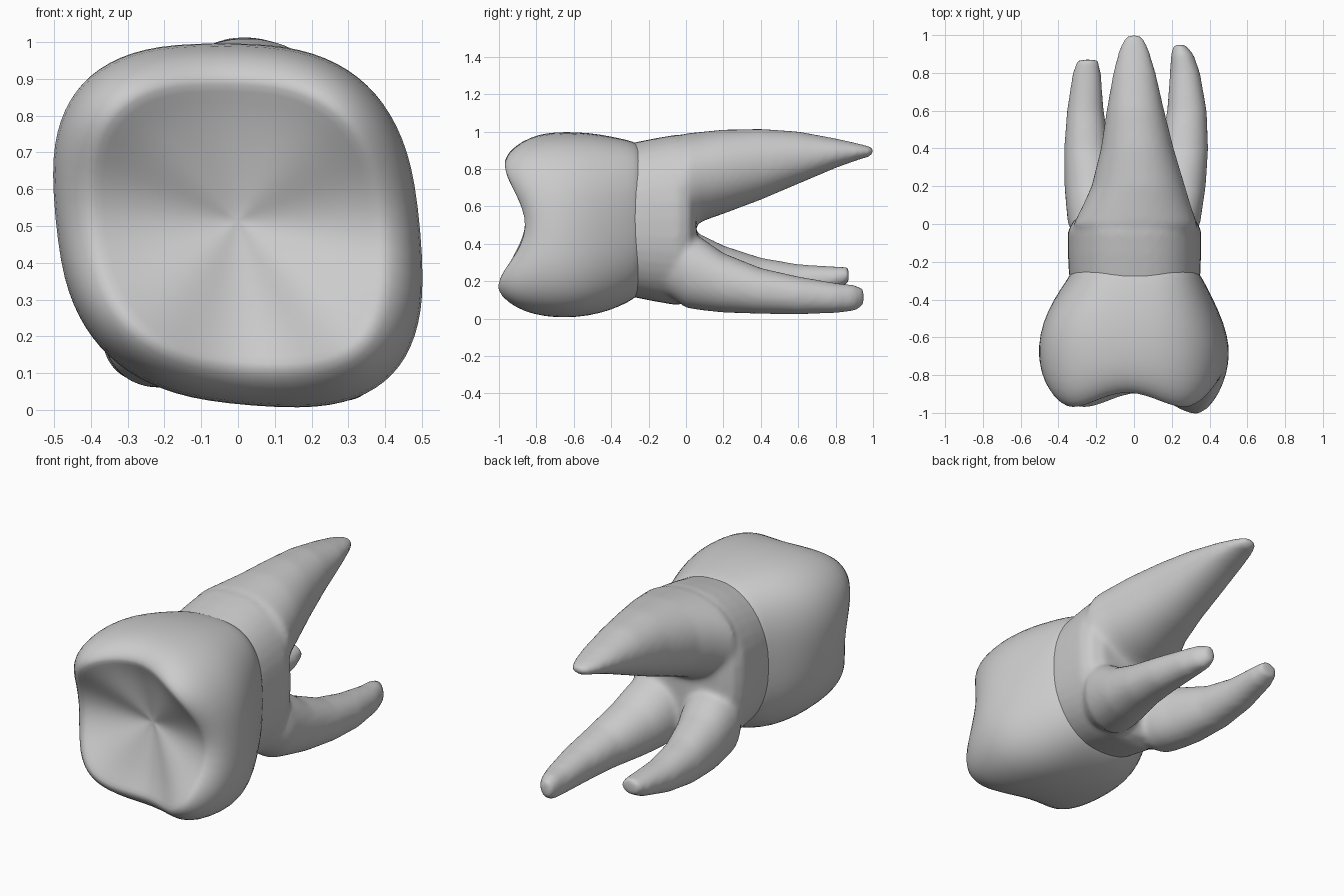
import bpy, bmesh
from math import sin, cos, pi

if "Cube" in bpy.data.objects:
    bpy.data.objects.remove(bpy.data.objects["Cube"])

mat = bpy.data.materials.new("tooth grey")
mat.use_nodes = True
GREY = (0.6, 0.6, 0.6, 1)
mat.diffuse_color = GREY
mat.node_tree.nodes["Principled BSDF"].inputs["Base Color"].default_value = GREY


def squash(v, p):
    """Signed power, for superellipse outlines."""
    return abs(v) ** (2 / p) * (1 if v >= 0 else -1)


def ring(x0, x1, z0, z1, y, p=2.0, segs=40):
    cx, cz, rx, rz = (x0 + x1) / 2, (z0 + z1) / 2, (x1 - x0) / 2, (z1 - z0) / 2
    angles = [2 * pi * i / segs for i in range(segs)]
    return [(cx + rx * squash(cos(a), p), y, cz + rz * squash(sin(a), p)) for a in angles]


def loft(bm, rings):
    """Skin a list of rings and close both ends."""
    loops = [[bm.verts.new(c) for c in r] for r in rings]
    n = len(loops[0])
    for a, b in zip(loops, loops[1:]):
        for i in range(n):
            bm.faces.new((a[i], a[(i + 1) % n], b[(i + 1) % n], b[i]))
    bm.faces.new(loops[0])
    bm.faces.new(loops[-1])


def finish(bm, name):
    bmesh.ops.recalc_face_normals(bm, faces=bm.faces)
    mesh = bpy.data.meshes.new(name)
    bm.to_mesh(mesh)
    bm.free()
    mesh.materials.append(mat)
    for f in mesh.polygons:
        f.use_smooth = True
    obj = bpy.data.objects.new(name, mesh)
    bpy.context.collection.objects.link(obj)
    return obj


# Crown: bulging wall, four cusps, hollow chewing surface
def lean(c):
    """Skew the boxy outline so it is slightly lopsided."""
    x, y, z = c
    w = min(1, max(0, (-0.27 - y) / 0.3))
    return (x - 0.09 * w * (z - 0.5), y, z - 0.08 * w * x * max(0, 1 - z))


WALL = [(-0.2, -0.3, 0.3, 0.18, 0.9), (-0.26, -0.335, 0.345, 0.12, 0.938),
        (-0.31, -0.365, 0.375, 0.085, 0.955), (-0.4, -0.425, 0.42, 0.045, 0.975),
        (-0.52, -0.48, 0.472, 0.015, 0.995), (-0.65, -0.502, 0.502, 0.008, 1.0)]
rings = [ring(x0, x1, z0, z1, y, 2.75) for y, x0, x1, z0, z1 in WALL]
base = rings[-1]


def rim_y(a):
    cusp = abs(sin(2 * a)) ** 1.2
    tall = 0.142 if cos(a) > 0 > sin(a) else 0.105
    return -0.855 - 0.035 * sin(a) ** 2 - tall * cusp


def scaled(s, depth):
    out = []
    for i, (x, y, z) in enumerate(base):
        out.append((x * s, depth(rim_y(2 * pi * i / len(base))), 0.515 + (z - 0.515) * s))
    return out


for t, s in [(0.4, 0.985), (0.7, 0.945), (0.9, 0.875), (1.0, 0.79)]:
    rings.append(scaled(s, lambda r: -0.65 + t * (r + 0.65)))
for s, k in [(0.74, 0.9), (0.6, 0.64), (0.42, 0.4), (0.22, 0.17), (0.04, 0.0)]:
    rings.append(scaled(s, lambda r: -0.785 + k * (r + 0.785)))
bm = bmesh.new()
loft(bm, [[lean(c) for c in r] for r in rings])
crown = finish(bm, "crown")
sub = crown.modifiers.new("smooth", "SUBSURF")
sub.levels = sub.render_levels = 1

# Roots: trunk plus three tapering prongs, fused together
TRUNK = [(-0.36, -0.33, 0.34, 0.13, 0.925), (-0.26, -0.345, 0.352, 0.11, 0.945),
         (-0.16, -0.35, 0.355, 0.09, 0.965), (-0.04, -0.352, 0.357, 0.07, 0.985),
         (0.02, -0.32, 0.33, 0.1, 0.96), (0.055, -0.25, 0.26, 0.2, 0.9)]
UPPER = [(-0.2, -0.25, 0.25, 0.52, 0.91), (0, -0.32, 0.335, 0.47, 0.99),
         (0.1, -0.27, 0.3, 0.525, 1.0), (0.2, -0.225, 0.27, 0.56, 1.01),
         (0.4, -0.175, 0.21, 0.635, 1.014), (0.6, -0.145, 0.16, 0.72, 1.0),
         (0.8, -0.11, 0.115, 0.805, 0.963), (0.92, -0.08, 0.08, 0.848, 0.936),
         (0.98, -0.055, 0.055, 0.865, 0.921), (1.006, -0.02, 0.02, 0.885, 0.91)]
LOWER_LEFT = [(-0.2, 0.08, 0.24, 0.2, 0.45), (0, 0.0, 0.35, 0.057, 0.48),
              (0.1, 0.03, 0.365, 0.042, 0.42), (0.2, 0.07, 0.38, 0.032, 0.35),
              (0.4, 0.14, 0.393, 0.025, 0.27), (0.6, 0.175, 0.385, 0.022, 0.225),
              (0.8, 0.19, 0.35, 0.03, 0.19), (0.9, 0.195, 0.315, 0.04, 0.18),
              (0.95, 0.21, 0.27, 0.07, 0.16)]
LOWER_RIGHT = [(-0.2, -0.24, -0.08, 0.2, 0.45), (0, -0.35, 0.0, 0.068, 0.48),
               (0.1, -0.36, -0.03, 0.06, 0.44), (0.2, -0.368, -0.07, 0.06, 0.39),
               (0.4, -0.37, -0.13, 0.075, 0.325), (0.6, -0.355, -0.16, 0.105, 0.29),
               (0.8, -0.325, -0.175, 0.155, 0.278), (0.87, -0.3, -0.19, 0.19, 0.275)]
bm = bmesh.new()
for part, power in [(TRUNK, 2.4), (UPPER, 2.1), (LOWER_LEFT, 2.1), (LOWER_RIGHT, 2.1)]:
    loft(bm, [ring(x0, x1, z0, z1, y, power) for y, x0, x1, z0, z1 in part])
roots = finish(bm, "roots")
fuse = roots.modifiers.new("fuse", "REMESH")
fuse.mode = "VOXEL"
fuse.voxel_size = 0.016
fuse.use_smooth_shade = True
blend = roots.modifiers.new("blend", "SMOOTH")
blend.factor = 0.5
blend.iterations = 8
